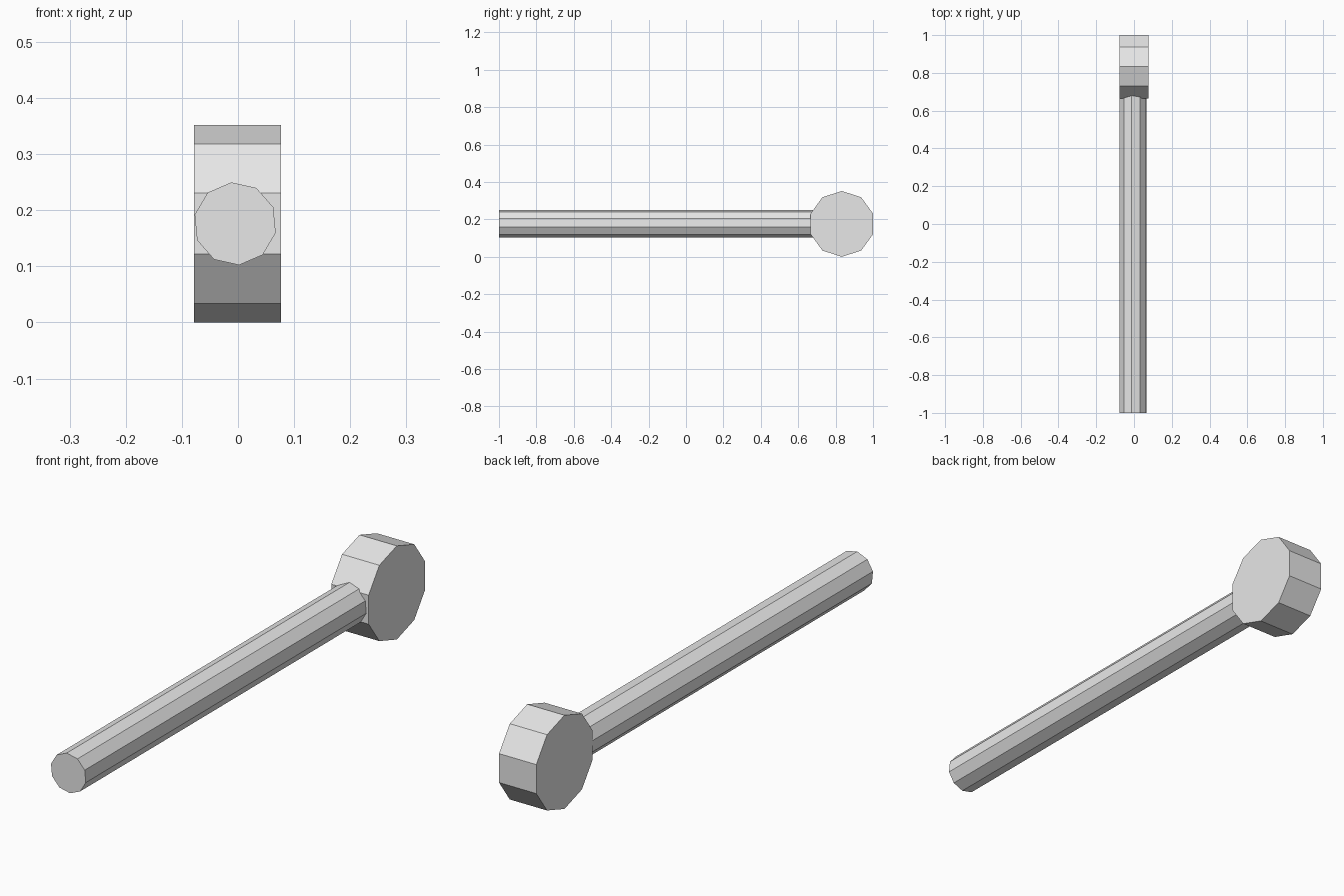
import bpy
import math
from mathutils import Matrix, Vector

cube = bpy.data.objects.get("Cube")
if cube:
    bpy.data.objects.remove(cube, do_unlink=True)

grey = bpy.data.materials.new("light_grey")
grey.use_nodes = True
colour = (0.8, 0.8, 0.8, 1)
grey.diffuse_color = colour
grey.node_tree.nodes["Principled BSDF"].inputs["Base Color"].default_value = colour


def ten_sided_rod(name, start, end, radius, up, turn=0):
    """Flat-shaded ten-sided prism from start to end, with one corner pointing up."""
    start, end = Vector(start), Vector(end)
    axis = (end - start).normalized()
    up = Vector(up)
    side = up.cross(axis)
    bpy.ops.mesh.primitive_cylinder_add(
        vertices=10, radius=radius, depth=(end - start).length)
    rod = bpy.context.object
    rod.name = name
    basis = Matrix((side, up, axis)).transposed().to_4x4()
    spin = Matrix.Rotation(math.radians(turn), 4, axis)
    rod.data.transform(spin @ basis)
    rod.location = (start + end) / 2
    rod.data.materials.append(grey)
    return rod


# Head: short drum lying crosswise
ten_sided_rod("hammer_head", (-0.078, 0.833, 0.176), (0.077, 0.833, 0.176),
              0.176, (0, 0, 1))

# Handle: long rod running into the head, turned slightly about its axis
ten_sided_rod("handle", (-0.005, -1, 0.176), (-0.005, 0.75, 0.176),
              0.074, (0, 0, 1), -5.4)
